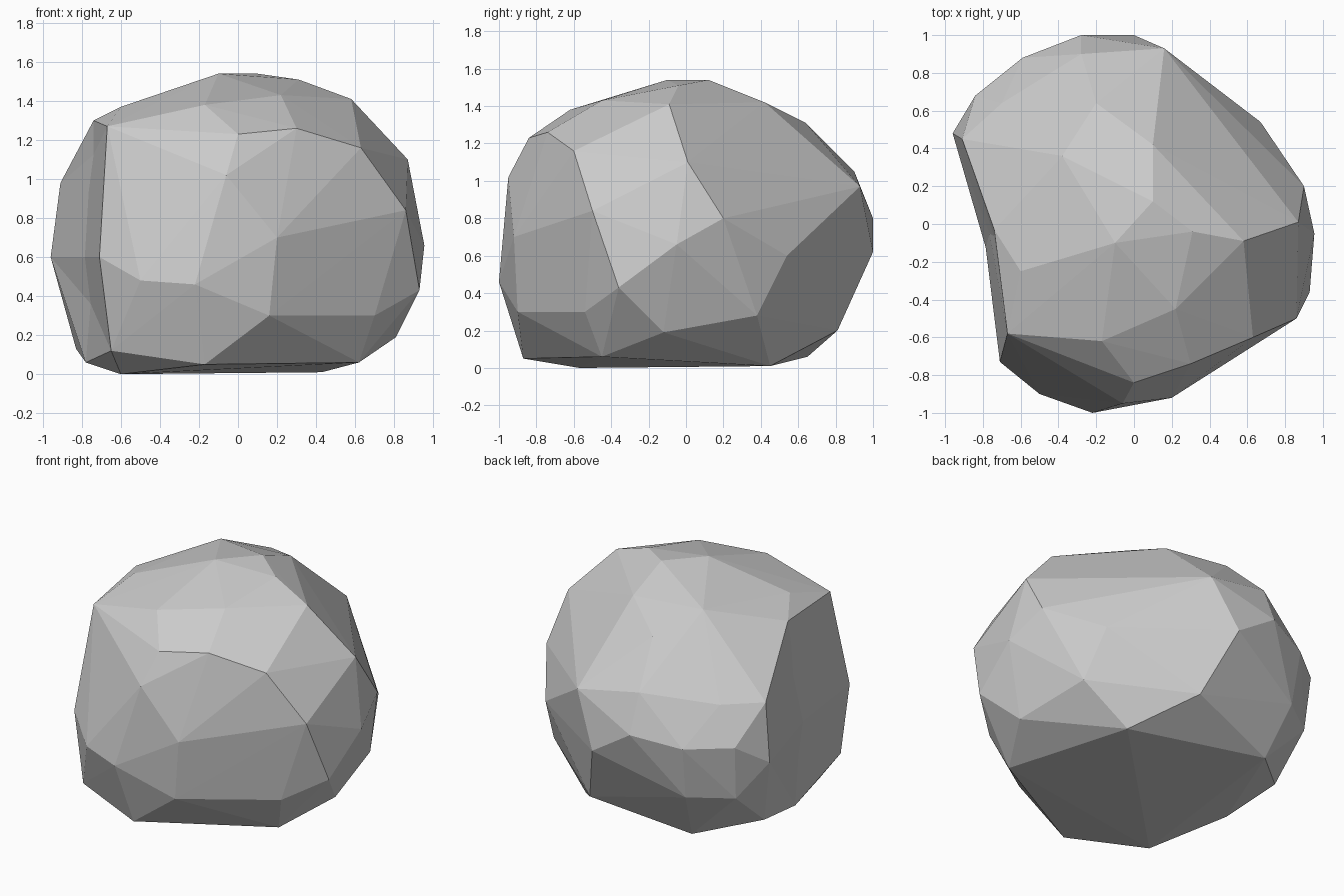
import bpy, bmesh

if "Cube" in bpy.data.objects:
    bpy.data.objects.remove(bpy.data.objects["Cube"])

# Key corner points of the boulder, grouped by zone
crown = [(-.1, -.1, 1.54), (.1, .12, 1.54), (.31, -.04, 1.51), (-.38, .36, 1.43),
         (.58, -.09, 1.41), (.1, .42, 1.42), (-.6, -.25, 1.37),
         (-.74, -.03, 1.3), (-.17, -.62, 1.38), (.22, -.45, 1.43)]
front = [(-.67, -.58, 1.27), (0, -.84, 1.23), (.3, -.74, 1.26),
         (-.06, -.95, 1.02), (.2, -.92, .7), (-.22, -1, .46),
         (-.5, -.9, .48), (-.71, -.73, .6), (.16, -.9, .3)]
right = [(.63, -.6, 1.16), (.86, -.5, .84), (.87, .01, 1.1), (.955, -.05, .66),
         (.9, .2, .8), (.93, -.36, .43), (.7, -.54, .3), (.81, -.12, .19),
         (.67, .54, .6), (.72, .38, .28)]
back = [(.16, .93, .97), (0, 1, .62), (-.28, 1, .8), (-.59, .88, .74),
        (-.84, .68, .74), (-.96, .48, .6), (-.91, .45, .98), (-.28, .9, 1.05),
        (-.2, .64, 1.31), (-.7, .64, .98), (-.57, .82, .39), (-.82, .64, .38),
        (.15, .81, .2)]
base = [(-.17, -.87, .05), (-.65, -.72, .12), (.62, -.45, .06), (.43, .45, .01),
        (-.5, .65, .06), (-.83, .35, .13), (-.6, -.57, 0), (-.78, -.05, .06)]

bm = bmesh.new()
for p in crown + front + right + back + base:
    bm.verts.new(p)
bmesh.ops.convex_hull(bm, input=bm.verts[:])
loose = [v for v in bm.verts if not v.link_faces]
bmesh.ops.delete(bm, geom=loose, context='VERTS')
bm.normal_update()

# Shallow hollow on the left flank
flank = [f for f in bm.faces
         if f.normal.x < -.85 and f.calc_center_median().y < .2]
ring = {e for f in flank for e in f.edges}
inner = [e for e in ring if e.calc_length() > .5
         and all(f in flank for f in e.link_faces)]
cuts = bmesh.ops.subdivide_edges(bm, edges=inner, cuts=1)
mids = [g for g in cuts['geom_inner'] if isinstance(g, bmesh.types.BMVert)]
for v in mids:
    v.co.x += .05
bmesh.ops.triangulate(bm, faces=bm.faces[:])
bmesh.ops.recalc_face_normals(bm, faces=bm.faces[:])

mesh = bpy.data.meshes.new("boulder")
bm.to_mesh(mesh)
bm.free()
obj = bpy.data.objects.new("boulder", mesh)
bpy.context.collection.objects.link(obj)
